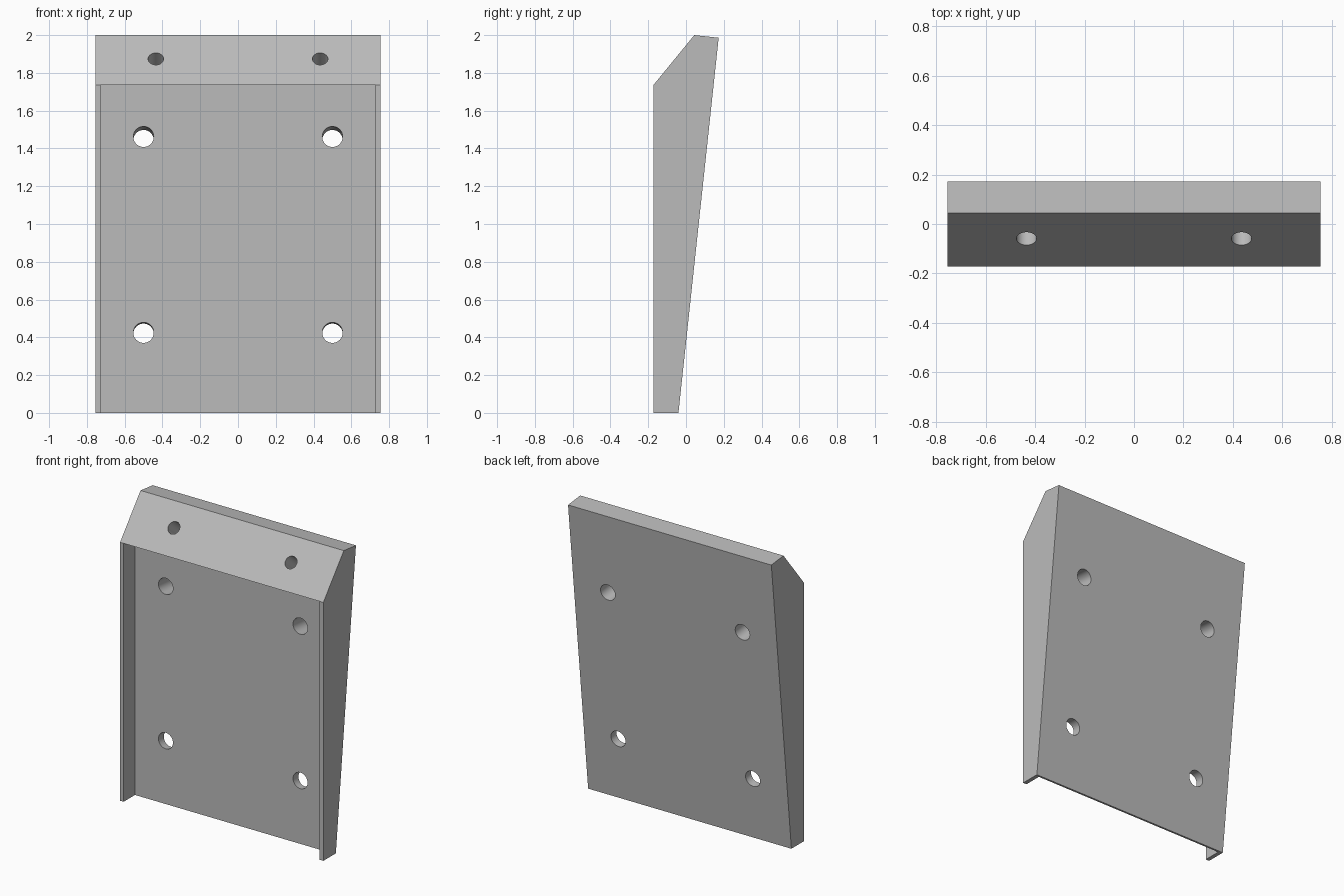
import bpy
import bmesh
from mathutils import Vector

cube = bpy.data.objects.get("Cube")
if cube:
    bpy.data.objects.remove(cube, do_unlink=True)

grey = bpy.data.materials.new("plain grey")
grey.use_nodes = True
grey.diffuse_color = (0.5, 0.5, 0.5, 1)
grey.node_tree.nodes["Principled BSDF"].inputs["Base Color"].default_value = (0.5, 0.5, 0.5, 1)

HALF_WIDTH = 0.755
FRONT = -0.173
SHOULDER = 1.735


def add_object(name, bm):
    bmesh.ops.recalc_face_normals(bm, faces=bm.faces)
    mesh = bpy.data.meshes.new(name)
    bm.to_mesh(mesh)
    bm.free()
    mesh.materials.append(grey)
    obj = bpy.data.objects.new(name, mesh)
    bpy.context.collection.objects.link(obj)
    return obj


def extrude_profile(name, points, half_width):
    """Sweep a (y, z) outline across x."""
    bm = bmesh.new()
    face = bm.faces.new([bm.verts.new((-half_width, y, z)) for y, z in points])
    swept = bmesh.ops.extrude_face_region(bm, geom=[face])["geom"]
    verts = [v for v in swept if isinstance(v, bmesh.types.BMVert)]
    bmesh.ops.translate(bm, verts=verts, vec=(2 * half_width, 0, 0))
    return add_object(name, bm)


def hole_cutter(name, mouth, direction, radius, depth):
    """Cylinder running from just outside the mouth to the given depth."""
    overlap = 0.08
    bm = bmesh.new()
    bmesh.ops.create_cone(bm, cap_ends=True, segments=48, radius1=radius,
                          radius2=radius, depth=depth + overlap)
    obj = add_object(name, bm)
    obj.rotation_mode = "QUATERNION"
    obj.rotation_quaternion = direction.to_track_quat("Z", "Y")
    obj.location = mouth + direction * (depth - overlap) / 2
    return obj


# Wedge body with a sloped back and a chamfered top
bottom_back, top_back = (-0.04, 0), (0.173, 1.986)
chamfer_low, chamfer_high = (FRONT, SHOULDER), (0.044, 2)
plate = extrude_profile("wedge_plate", [(FRONT, 0), bottom_back, top_back,
                                        chamfer_high, chamfer_low], HALF_WIDTH)

# Front pocket, open at the bottom, leaving two thin side flanges
floor = -0.053
cutters = [extrude_profile("pocket_cutter", [(FRONT - 0.1, -0.1), (floor, -0.1),
                                             (floor, SHOULDER), (FRONT - 0.1, SHOULDER)], 0.728)]

# Mounting holes square to the back, and blind holes square to the chamfer
back_axis = Vector((0, top_back[1], bottom_back[0] - top_back[0])).normalized()
chamfer_axis = Vector((0, chamfer_high[1] - chamfer_low[1],
                       chamfer_low[0] - chamfer_high[0])).normalized()
for side in (-1, 1):
    for z in (0.425, 1.462):
        cutters.append(hole_cutter("mounting_hole_cutter", Vector((side * 0.5, floor, z)),
                                   back_axis, 0.054, 0.3))
    cutters.append(hole_cutter("blind_hole_cutter", Vector((side * 0.435, -0.059, 1.874)),
                               chamfer_axis, 0.041, 0.16))

for cutter in cutters:
    cutter.hide_render = True
    cutter.hide_viewport = True
    cut = plate.modifiers.new(cutter.name, "BOOLEAN")
    cut.operation = "DIFFERENCE"
    cut.solver = "EXACT"
    cut.object = cutter

# Bake the cuts and remove the helpers
bpy.context.view_layer.update()
depsgraph = bpy.context.evaluated_depsgraph_get()
finished = bpy.data.meshes.new_from_object(plate.evaluated_get(depsgraph))
plate.modifiers.clear()
plate.data = finished
for cutter in cutters:
    bpy.data.objects.remove(cutter, do_unlink=True)

# Smooth hole walls, sharp edges
bpy.context.view_layer.objects.active = plate
plate.select_set(True)
bpy.ops.object.shade_smooth_by_angle()
